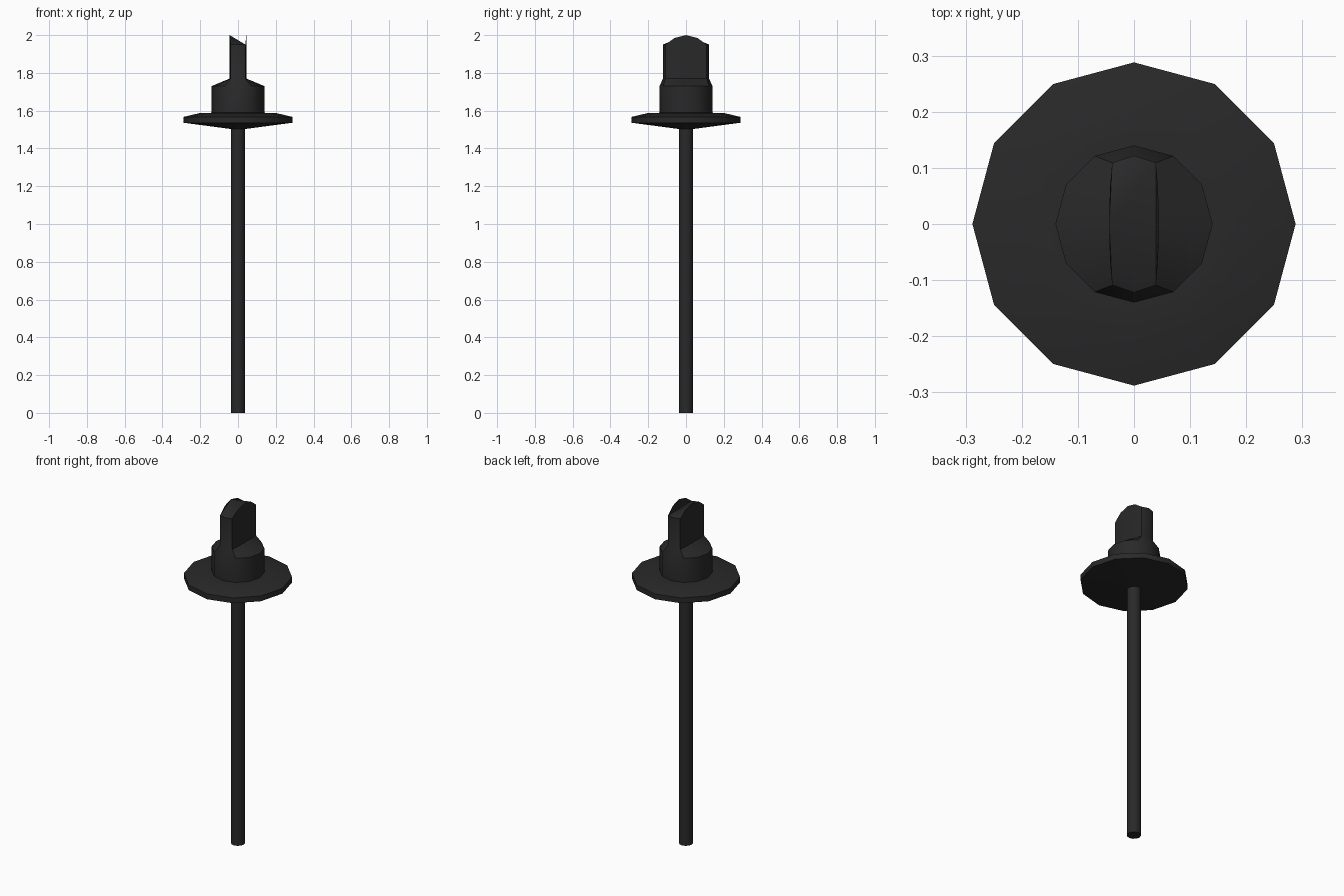
import bpy, bmesh, math

if "Cube" in bpy.data.objects:
    bpy.data.objects.remove(bpy.data.objects["Cube"])

SIDES = 12
mat = bpy.data.materials.new("black_plastic")
mat.diffuse_color = (0.022, 0.022, 0.022, 1)
mat.use_nodes = True
mat.node_tree.nodes["Principled BSDF"].inputs["Base Color"].default_value = mat.diffuse_color


def circle(r, z):
    return [(r * math.cos(i * math.tau / SIDES), r * math.sin(i * math.tau / SIDES), z)
            for i in range(SIDES)]


def loft(name, rings, caps=(), angle=40):
    """Skin a stack of rings; caps lists (ring index, vertex indices) faces."""
    bm = bmesh.new()
    vs = [[bm.verts.new(p) for p in ring] for ring in rings]
    for a, b in zip(vs, vs[1:]):
        for i in range(SIDES):
            j = (i + 1) % SIDES
            bm.faces.new((a[i], a[j], b[j], b[i]))
    for ring, idx in caps:
        bm.faces.new([vs[ring][i] for i in idx])
    mesh = bpy.data.meshes.new(name)
    bm.to_mesh(mesh)
    bm.free()
    mesh.materials.append(mat)
    ob = bpy.data.objects.new(name, mesh)
    bpy.context.collection.objects.link(ob)
    bpy.ops.object.select_all(action='DESELECT')
    ob.select_set(True)
    bpy.context.view_layer.objects.active = ob
    bpy.ops.object.shade_smooth_by_angle(angle=math.radians(angle))
    return ob


# Long thin pin
loft("pin", [circle(0.038, 0), circle(0.038, 1.505)],
     [(0, list(reversed(range(SIDES))))])

# Flange: shallow cone below, bevelled rim above
loft("flange", [circle(0.038, 1.503), circle(0.288, 1.536), circle(0.288, 1.567),
                circle(0.2, 1.588), circle(0.14, 1.589)])

# Collar narrowing into a flat blade with an arched, notched top
quarter = [(0.044, 0, 2.0), (0.043, 0.06, 1.985), (0.039, 0.109, 1.95), (0, 0.122, 1.95)]
half = quarter + [(-x, y, z) for x, y, z in quarter[2::-1]]
tip = half + [(x, -y, z) for x, y, z in half[5:0:-1]]
base = [(x, y, 1.77) for x, y, z in tip]
# slanted cap spans from the left arch to the right corners, right arch stands free
cap = [(3, (6, a, a + 1)) for a in (2, 3, 4)]
cap += [(3, (6, a, a + 1)) for a in (7, 8, 9)]
cap += [(3, (6, 10, 2)), (3, (2, 10, 11, 0, 1))]
loft("collar_and_blade", [circle(0.14, 1.588), circle(0.14, 1.73), base, tip], cap)
